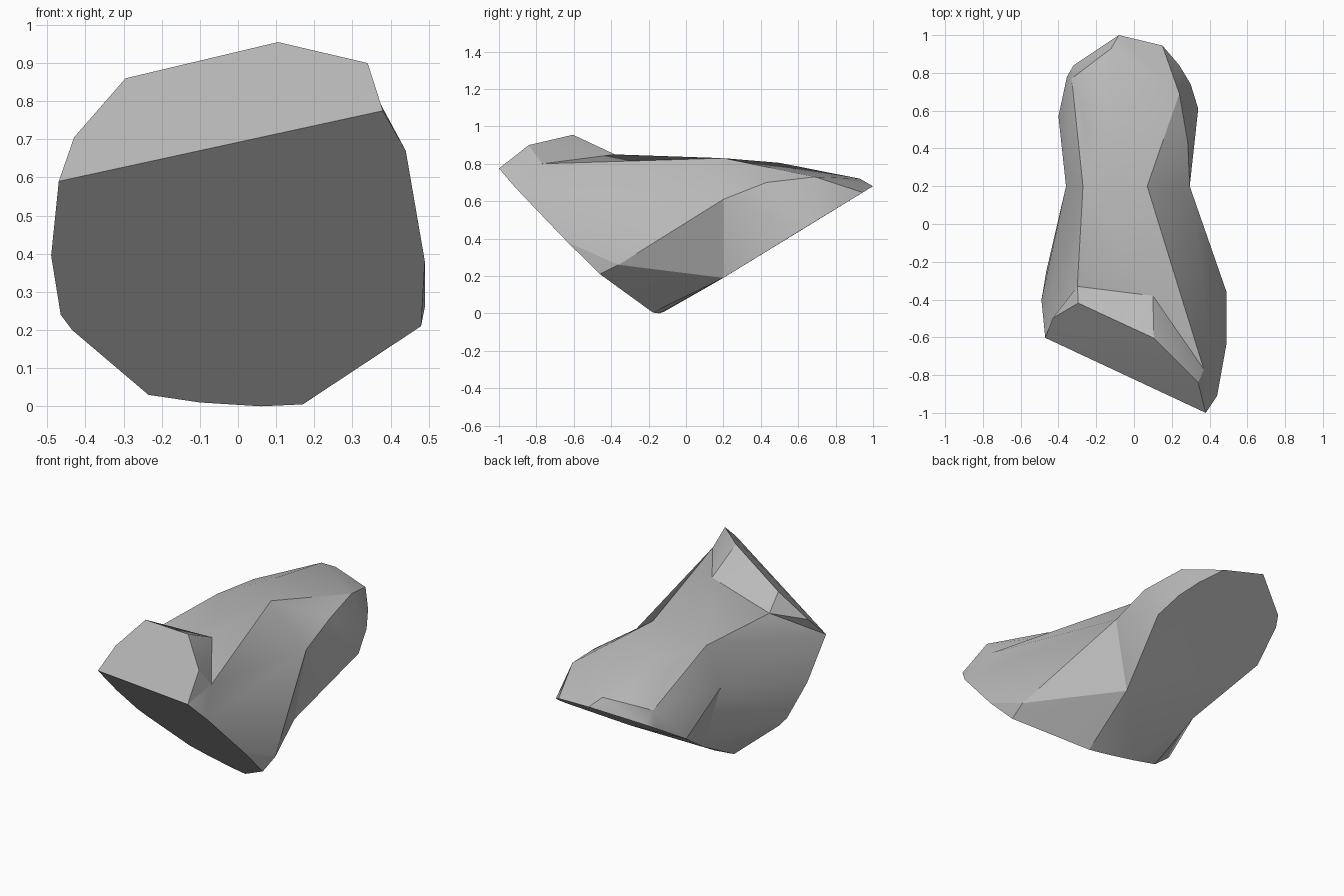
import bpy
import bmesh
import math
from mathutils import Vector

default_cube = bpy.data.objects.get("Cube")
if default_cube:
    bpy.data.objects.remove(default_cube, do_unlink=True)

# One plain stone colour
stone = bpy.data.materials.new("stone_grey")
stone.use_nodes = True
stone_colour = (0.5, 0.5, 0.5, 1)
stone.diffuse_color = stone_colour
stone.node_tree.nodes["Principled BSDF"].inputs["Base Color"].default_value = stone_colour


# Flat cleavage planes: each helper lifts a 2D outline onto its plane
def on_front(x, z):
    return Vector((x, -0.13 - 0.25 * x - z, z))


def on_crest(x, z):
    return Vector((x, -1.625 - 0.736 * x + 1.15 * z, z))


def on_underside(x, y):
    return Vector((x, y, 0.07 + 0.61 * y))


WAIST_Y = 0.2


def on_waist(x, z):
    return Vector((x, WAIST_Y, z))


def outline(plane, points):
    return [plane(*point) for point in points]


def add_hull(target, points):
    """Wrap the points in a convex chunk and append it to the target."""
    chunk = bmesh.new()
    for point in points:
        chunk.verts.new(point)
    hull = bmesh.ops.convex_hull(chunk, input=chunk.verts[:])
    spare = set(hull["geom_interior"]) | set(hull["geom_unused"])
    loose = [item for item in spare if isinstance(item, bmesh.types.BMVert)]
    bmesh.ops.delete(chunk, geom=loose, context="VERTS")
    temporary = bpy.data.meshes.new("chunk")
    chunk.to_mesh(temporary)
    chunk.free()
    target.from_mesh(temporary)
    bpy.data.meshes.remove(temporary)


def finish(name, bm):
    """Merge flat triangles, shade and add the part to the scene."""
    bmesh.ops.dissolve_limit(bm, angle_limit=math.radians(2),
                             verts=bm.verts[:], edges=bm.edges[:])
    bmesh.ops.recalc_face_normals(bm, faces=bm.faces[:])
    mesh = bpy.data.meshes.new(name)
    bm.to_mesh(mesh)
    bm.free()
    mesh.materials.append(stone)
    part = bpy.data.objects.new(name, mesh)
    bpy.context.scene.collection.objects.link(part)
    bpy.ops.object.select_all(action="DESELECT")
    part.select_set(True)
    bpy.context.view_layer.objects.active = part
    bpy.ops.object.shade_smooth_by_angle(angle=math.radians(25))


# Shared outlines
front_corners = outline(on_front, [(0.38, 0.775), (-0.47, 0.59)])
front_rim = outline(on_front, [
    (0.44, 0.67), (0.49, 0.38), (0.48, 0.21), (0.42, 0.175), (0.17, 0.005),
    (0.06, 0), (-0.1, 0.01), (-0.235, 0.03), (-0.435, 0.2), (-0.465, 0.24),
    (-0.49, 0.395)])
waist = outline(on_waist, [
    (0.07, 0.83), (0.295, 0.61), (0.22, 0.19), (-0.25, 0.19),
    (-0.36, 0.56), (-0.27, 0.78)])
underside_rim = outline(on_underside, [
    (0.34, 0.61), (0.3, 0.74), (0.24, 0.84), (0.15, 0.945), (-0.08, 1),
    (-0.32, 0.84), (-0.355, 0.78), (-0.4, 0.57)])

# Shoulder where the crest meets the top of the body
shoulder = [Vector(point) for point in [
    (0.37, -0.77, 0.8), (0.1, -0.38, 0.85), (-0.3, -0.33, 0.77)]]
flank = [Vector((0.49, -0.36, 0.26))]
back_top = [Vector(point) for point in [
    (0.24, 0.69, 0.73), (0.285, 0.43, 0.7), (-0.1, 0.5, 0.805),
    (-0.12, 0.93, 0.72), (-0.25, 0.5, 0.755), (-0.33, 0.77, 0.64)]]

# Main body: wide front chunk and tapered back chunk welded at the waist
body = bmesh.new()
add_hull(body, front_corners + front_rim + shoulder + flank + waist)
add_hull(body, waist + back_top + underside_rim)
inner = [face for face in body.faces
         if all(abs(vert.co.y - WAIST_Y) < 0.001 for vert in face.verts)]
bmesh.ops.delete(body, geom=inner, context="FACES")
bmesh.ops.remove_doubles(body, verts=body.verts[:], dist=0.001)
finish("rock_body", body)

# Raised, chipped crest above the front edge
crest_rim = outline(on_crest, [
    (-0.43, 0.705), (-0.36, 0.775), (-0.295, 0.86), (0.105, 0.955),
    (0.27, 0.9), (0.34, 0.9)])
crest = bmesh.new()
add_hull(crest, front_corners + crest_rim + shoulder)
finish("chipped_crest", crest)
